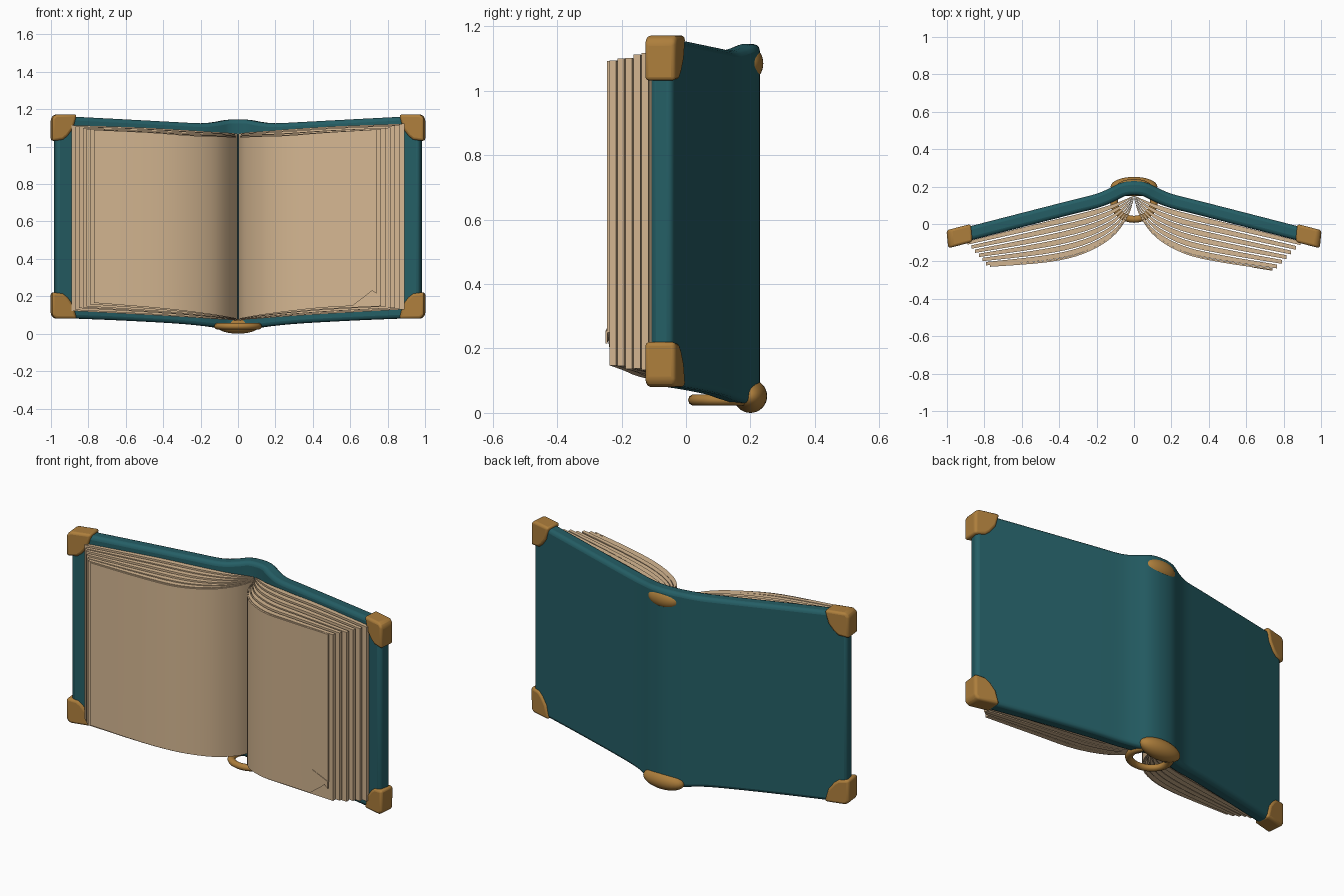
import bpy, bmesh, math, random
from mathutils import Vector, Matrix

if "Cube" in bpy.data.objects:
    bpy.data.objects.remove(bpy.data.objects["Cube"])

random.seed(4)


def material(name, rgb):
    m = bpy.data.materials.new(name)
    m.diffuse_color = (*rgb, 1)
    m.use_nodes = True
    m.node_tree.nodes["Principled BSDF"].inputs["Base Color"].default_value = m.diffuse_color
    return m


TEAL = material("teal_leather", (0.018, 0.112, 0.130))
PAPER = material("tan_paper", (0.66, 0.47, 0.285))
BRASS = material("brass", (0.42, 0.21, 0.045))


def finish(name, bm, mat, bevel=0, segs=3, angle=40):
    bmesh.ops.recalc_face_normals(bm, faces=bm.faces)
    me = bpy.data.meshes.new(name)
    bm.to_mesh(me)
    bm.free()
    ob = bpy.data.objects.new(name, me)
    bpy.context.collection.objects.link(ob)
    me.materials.append(mat)
    bpy.ops.object.select_all(action='DESELECT')
    ob.select_set(True)
    bpy.context.view_layer.objects.active = ob
    bpy.ops.object.shade_smooth_by_angle(angle=math.radians(angle))
    if bevel:
        b = ob.modifiers.new("round", 'BEVEL')
        b.width, b.segments = bevel, segs
        b.limit_method, b.angle_limit = 'ANGLE', math.radians(35)
    return ob


def curve(pts, n=4):
    """Smooth curve through points of any dimension (Catmull-Rom)."""
    p = [pts[0]] + list(pts) + [pts[-1]]
    out = []
    for i in range(1, len(p) - 2):
        for k in range(n):
            t = k / n
            out.append([0.5 * (2 * b + (c - a) * t + (2*a - 5*b + 4*c - d) * t**2
                        + (3*b - a - 3*c + d) * t**3)
                        for a, b, c, d in zip(p[i-1], p[i], p[i+1], p[i+2])])
    return out + [list(pts[-1])]


def loft(name, front, back, mat, **kw):
    """Slab between two rows of (x, y, bottom z, top z)."""
    bm = bmesh.new()
    rows = []
    for f, b in zip(front, back):
        rows.append([bm.verts.new(v) for v in (
            (f[0], f[1], f[2]), (f[0], f[1], f[3]), (b[0], b[1], b[3]), (b[0], b[1], b[2]))])
    for r, s in zip(rows, rows[1:]):
        for k in range(4):
            bm.faces.new((r[k], r[k-1], s[k-1], s[k]))
    bm.faces.new(rows[0])
    bm.faces.new(rows[-1])
    return finish(name, bm, mat, **kw)


# Cover: one padded slab bent around the spine
half = [(0, .192, .025, 1.145), (.06, .184, .027, 1.143), (.12, .155, .033, 1.132),
        (.2, .123, .043, 1.125), (.35, .085, .056, 1.132), (.65, .008, .072, 1.148),
        (.98, -.077, .085, 1.165)]
path = curve([(-x, *r) for x, *r in half[:0:-1]] + half)
front, back = [], []
for i, p in enumerate(path):
    a, b = path[max(i-1, 0)], path[min(i+1, len(path)-1)]
    d = Vector((b[0]-a[0], b[1]-a[1])).normalized() * .037
    front.append((p[0] + d.y, p[1] - d.x, p[2], p[3]))
    back.append((p[0] - d.y, p[1] + d.x, p[2], p[3]))
loft("cover", front, back, TEAL, bevel=.02)

# Page stacks: six stepped bundles per side, blended from cover to front page
REAR = [(.004, .15, .07, 1.07), (.05, .13, .075, 1.075), (.13, .10, .08, 1.08),
        (.27, .06, .09, 1.09), (.52, 0, .105, 1.105), (.89, -.092, .125, 1.118)]
FORE = [(.004, .13, .08, 1.05), (.035, .04, .085, 1.052), (.12, -.07, .10, 1.055),
        (.27, -.155, .12, 1.06), (.46, -.20, .14, 1.075)]
ENDS = {-1: (.77, -.225, .165, 1.09), 1: (.74, -.242, .155, 1.092)}


def profile(side, t):
    fore = FORE + [ENDS[side]]
    return curve([[a + (b - a) * t for a, b in zip(r, f)] for r, f in zip(REAR, fore)])


for side in (-1, 1):
    tag = "left" if side < 0 else "right"
    count = 6
    for j in range(count):
        t = j / count
        lo, hi = profile(side, t), profile(side, t + .82 / count)
        dz = random.uniform(-.006, .006)
        n = len(lo) - 1
        fr = [(side * q[0], h[1], q[2] + dz * i / n, q[3] + dz * i / n)
              for i, (q, h) in enumerate(zip(lo, hi))]
        bk = [(f[0], q[1], f[2], f[3]) for f, q in zip(fr, lo)]
        loft(f"{tag}_pages_{j + 1}", fr, bk, PAPER)
    # loose top leaf; the right one has its lower corner turned up
    leaf = profile(side, 1)
    if side > 0:
        for q in leaf:
            q[2] += max(0, q[0] - .62) / .12 * .095
    loft(f"{tag}_top_leaf", [(side * q[0], q[1] - .004, q[2], q[3]) for q in leaf],
         [(side * q[0], q[1] + .006, q[2], q[3]) for q in leaf], PAPER)

# Turned-up page corner
loft("folded_corner", [(.63, -.232, .285, .288), (.74, -.25, .215, .255)],
     [(.63, -.228, .285, .288), (.74, -.244, .215, .255)], PAPER)

# Brass corner caps, lying along the slope of each cover
outline = [(.865, 0), (.885, -.075), (.915, -.115), (.94, -.135),
           (.998, -.142), (.998, -.02), (.98, 0)]
for side in (-1, 1):
    for edge, z0, flip in (("upper", 1.172, 1), ("lower", .08, -1)):
        bm = bmesh.new()
        loops = []
        for off in (-.048, .048):
            loops.append([bm.verts.new((side * (x + off * .1),
                                        -.077 - (x - .98) * .26 + off,
                                        z0 + flip * z)) for x, z in outline])
        a, b = loops
        bm.faces.new(a)
        bm.faces.new(b)
        for k in range(len(a)):
            bm.faces.new((a[k-1], a[k], b[k], b[k-1]))
        tag = "left" if side < 0 else "right"
        finish(f"{edge}_{tag}_corner_cap", bm, BRASS, bevel=.014)

# Brass domes on the two ends of the spine
for name, loc, rad in (("upper_spine_cap", (0, .198, 1.085), (.095, .042, .053)),
                       ("lower_spine_cap", (0, .2, .052), (.125, .052, .052))):
    bm = bmesh.new()
    bmesh.ops.create_uvsphere(bm, u_segments=28, v_segments=16, radius=1,
                              matrix=Matrix.Translation(loc) @ Matrix.Diagonal((*rad, 1)))
    finish(name, bm, BRASS)

# Brass ring under the spine
bpy.ops.mesh.primitive_torus_add(location=(0, .12, .04), major_radius=.102, minor_radius=.02,
                                 major_segments=36, minor_segments=10)
ring = bpy.context.object
ring.name = "lower_spine_ring"
ring.scale = (1.05, .93, .9)
ring.data.materials.append(BRASS)
bpy.ops.object.shade_smooth()
